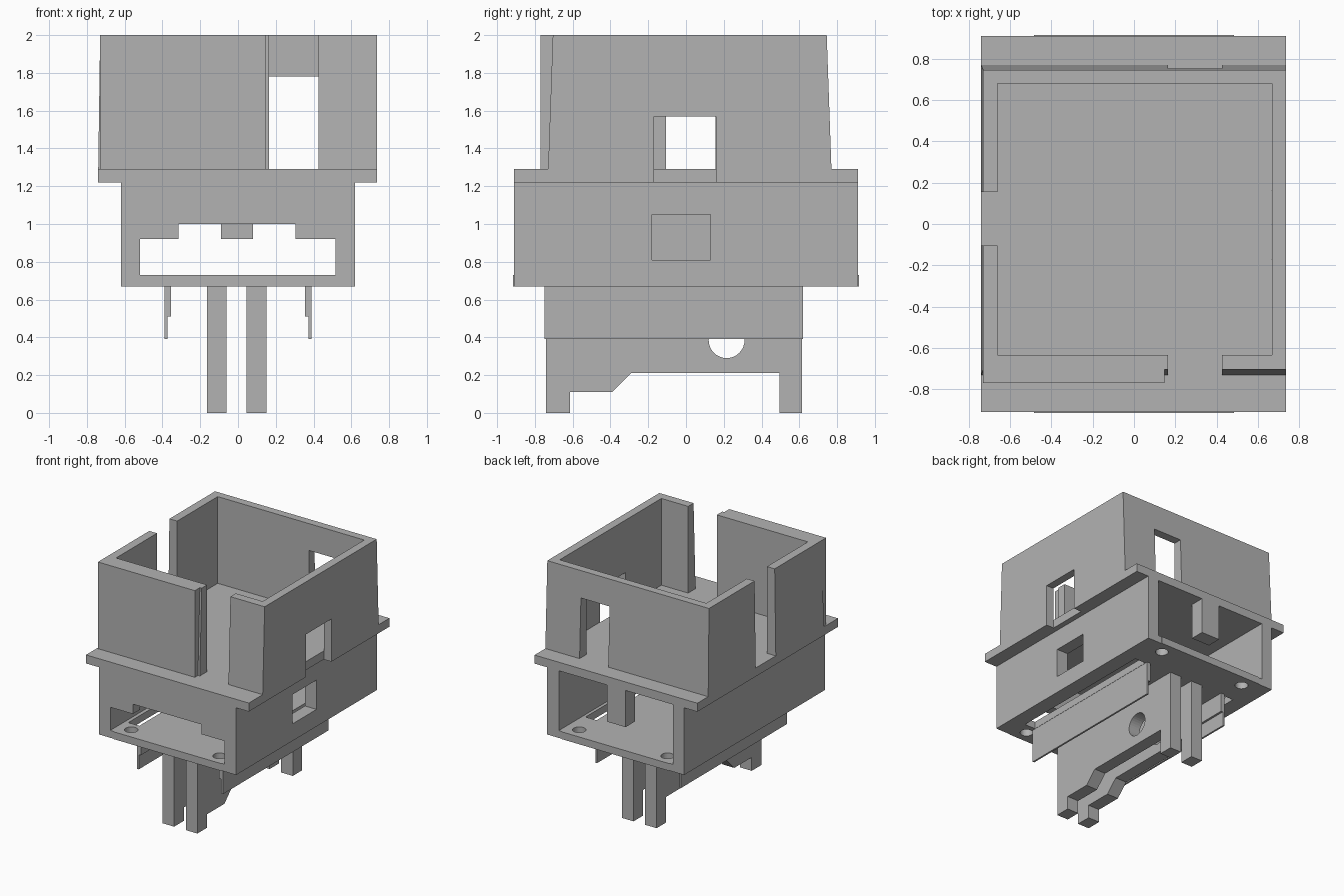
import bpy
import bmesh
from mathutils import Vector

if "Cube" in bpy.data.objects:
    bpy.data.objects.remove(bpy.data.objects["Cube"])

grey = bpy.data.materials.new("plain grey")
grey.use_nodes = True
colour = (0.45, 0.45, 0.45, 1)
grey.diffuse_color = colour
grey.node_tree.nodes["Principled BSDF"].inputs["Base Color"].default_value = colour


def make(name, bm):
    bmesh.ops.recalc_face_normals(bm, faces=bm.faces)
    mesh = bpy.data.meshes.new(name)
    bm.to_mesh(mesh)
    bm.free()
    mesh.materials.append(grey)
    obj = bpy.data.objects.new(name, mesh)
    bpy.context.collection.objects.link(obj)
    return obj


def box(name, x, y, z, top_x=None, top_y=None):
    """Block between ranges; the top may have its own x and y ranges."""
    bm = bmesh.new()
    bmesh.ops.create_cube(bm, size=1)
    for v in bm.verts:
        up = v.co.z > 0
        xs = top_x if up and top_x else x
        ys = top_y if up and top_y else y
        v.co = Vector((xs[v.co.x > 0], ys[v.co.y > 0], z[up]))
    return make(name, bm)


def prism(name, profile, lo, hi, axis):
    """Extrude a 2D profile along x (profile is y, z) or y (profile is x, z)."""
    bm = bmesh.new()
    if axis == "x":
        pts = [(lo, a, b) for a, b in profile]
        move = (hi - lo, 0, 0)
    else:
        pts = [(a, lo, b) for a, b in profile]
        move = (0, hi - lo, 0)
    face = bm.faces.new([bm.verts.new(p) for p in pts])
    ext = bmesh.ops.extrude_face_region(bm, geom=[face])
    verts = [g for g in ext["geom"] if isinstance(g, bmesh.types.BMVert)]
    bmesh.ops.translate(bm, verts=verts, vec=move)
    return make(name, bm)


def cylinder(name, centre, radius, depth, along_x=False):
    bm = bmesh.new()
    bmesh.ops.create_cone(bm, cap_ends=True, segments=32, radius1=radius,
                          radius2=radius, depth=depth)
    for v in bm.verts:
        if along_x:
            v.co = Vector((v.co.z, v.co.x, v.co.y))
        v.co += Vector(centre)
    return make(name, bm)


def cut(obj, *cutters):
    bpy.context.view_layer.objects.active = obj
    for cutter in cutters:
        mod = obj.modifiers.new("cut", "BOOLEAN")
        mod.operation = "DIFFERENCE"
        mod.solver = "EXACT"
        mod.object = cutter
        bpy.ops.object.modifier_apply(modifier=mod.name)
        bpy.data.objects.remove(cutter)


# Lower housing: hollow, open at the back, stepped opening at the front
housing = box("lower_housing", (-.62, .62), (-.91, .91), (.67, 1.22))
front_opening = [(-.52, .73), (.515, .73), (.515, .92), (.305, .92),
                 (.305, 1.0), (-.315, 1.0), (-.315, .92), (-.52, .92)]
cut(housing,
    box("cavity", (-.52, .515), (-.82, 1), (.73, 1.3)),
    prism("front_cut", front_opening, -1, -.7, "y"),
    box("side_window", (.4, .7), (-.18, .13), (.81, 1.05)))
for s in (-1, 1):
    cut(housing, box("floor_slot", sorted((s * .39, s * .49)), (-.72, .6), (.6, .8)))
    for t in (-1, 1):
        cut(housing, cylinder("screw_hole", (s * .4, t * .81, .7), .05, .2))

# Hanging tab in the back opening and thin end lips
box("hanging_tab", (-.09, .08), (.79, .91), (.92, 1.22))
for name, y in (("front_lip", (-.915, -.91)), ("back_lip", (.91, .915))):
    box(name, (-.485, .485), y, (.67, .73))

# Flange plate, notched below the side window
flange = box("flange", (-.74, .735), (-.91, .91), (1.22, 1.29))
cut(flange, box("notch", (.665, .9), (-.17, .16), (1.1, 1.4)))

# Upper walls, tapering slightly, with gaps and windows
walls = box("upper_walls", (-.74, .735), (-.73, .77), (1.29, 2),
            (-.73, .735), (-.705, .745))
cut(walls,
    box("inside", (-.66, .668), (-.635, .68), (1.1, 2.2)),
    box("front_gap", (.165, .425), (-1, -.6), (1.1, 2.2)),
    box("back_window", (.165, .425), (.6, 1), (1.1, 1.78)),
    box("left_window", (.6, .9), (-.17, .16), (1.1, 1.57)),
    box("right_gap", (-.9, -.6), (-.105, .155), (1.1, 2.2)))
box("front_wall_plate", (-.73, .148), (-.77, -.70), (1.29, 2))

# Twin hanger plates with feet and a cross hole
hanger = [(-.74, .67), (-.74, 0), (-.615, 0), (-.615, .11), (-.39, .11),
          (-.29, .21), (.495, .21), (.495, 0), (.615, 0), (.615, .67)]
for side, x0, x1 in (("right", -.165, -.06), ("left", .045, .15)):
    plate = prism(side + "_hanger", hanger, x0, x1, "x")
    cut(plate, cylinder("cross_hole", ((x0 + x1) / 2, .215, .385), .095, .3, True))

# Stepped side rails under the floor
rail = [(.355, .67), (.355, .51), (.373, .51), (.373, .39), (.388, .39), (.388, .67)]
for side, s in (("right", -1), ("left", 1)):
    prism(side + "_rail", [(s * a, b) for a, b in rail], -.75, .62, "y")
